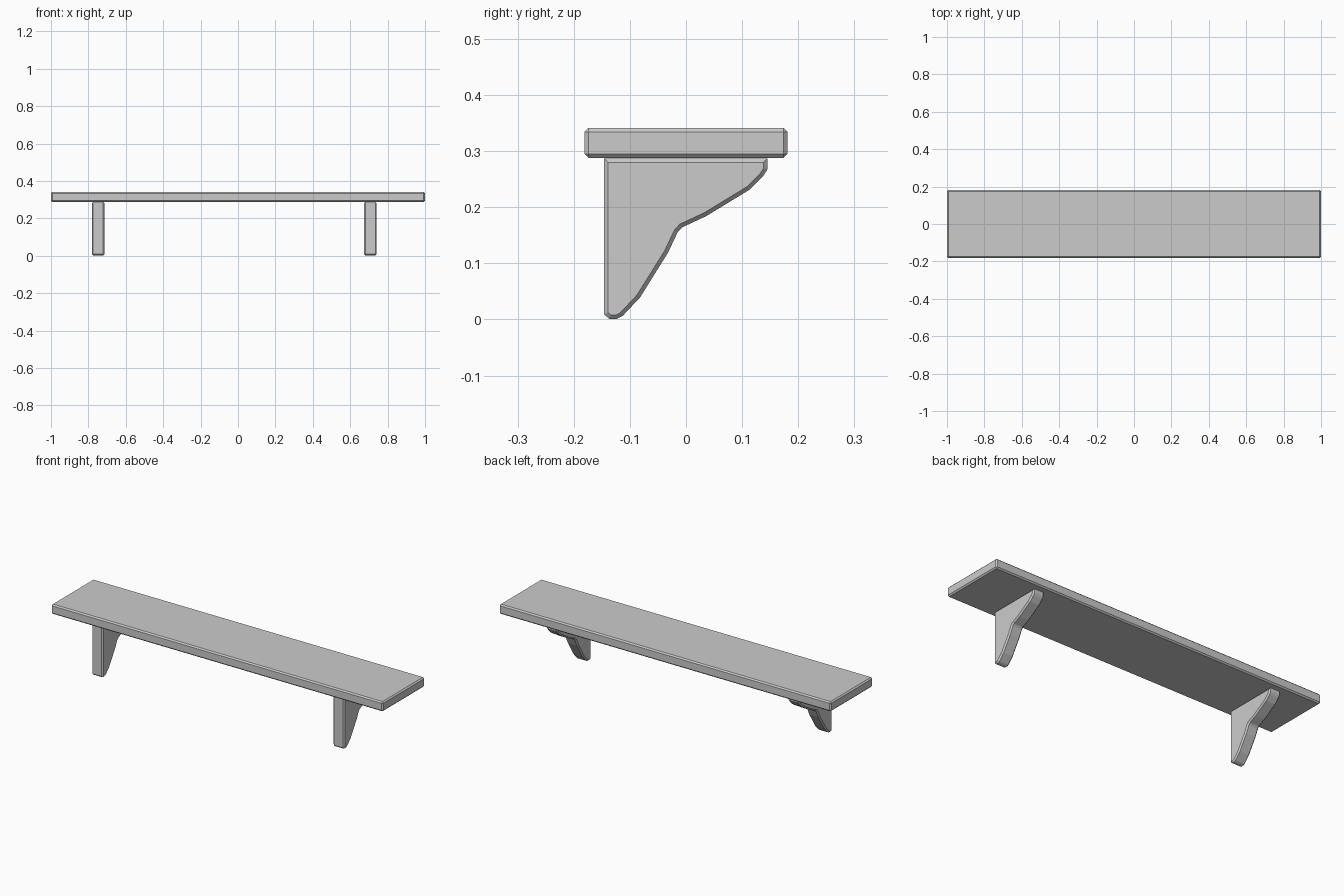
import bpy, bmesh

if "Cube" in bpy.data.objects:
    bpy.data.objects.remove(bpy.data.objects["Cube"])

def make_object(name, bm):
    bmesh.ops.recalc_face_normals(bm, faces=bm.faces)
    mesh = bpy.data.meshes.new(name)
    bm.to_mesh(mesh)
    bm.free()
    obj = bpy.data.objects.new(name, mesh)
    bpy.context.collection.objects.link(obj)
    return obj

# Shelf board with chamfered edges
bm = bmesh.new()
bmesh.ops.create_cube(bm, size=1)
bmesh.ops.scale(bm, vec=(2.0, 0.362, 0.053), verts=bm.verts)
bmesh.ops.translate(bm, vec=(0, 0, 0.3145), verts=bm.verts)
bmesh.ops.bevel(bm, geom=bm.edges[:], offset=0.007, segments=1,
                affect='EDGES', clamp_overlap=True)
make_object("shelf_board", bm)

# Bracket side profile (y, z)
PROFILE = [(-0.146, 0.287), (-0.146, 0.009), (-0.137, 0.001), (-0.123, 0.001),
           (-0.113, 0.006), (-0.082, 0.039), (-0.032, 0.119), (-0.015, 0.155),
           (-0.007, 0.164), (0.036, 0.184), (0.113, 0.231), (0.138, 0.256),
           (0.145, 0.267), (0.145, 0.287)]
WIDTH = 0.067

def bracket(name, x):
    bm = bmesh.new()
    face = bm.faces.new([bm.verts.new((x - WIDTH / 2, y, z)) for y, z in PROFILE])
    ext = bmesh.ops.extrude_face_region(bm, geom=[face], use_keep_orig=True)
    moved = [v for v in ext["geom"] if isinstance(v, bmesh.types.BMVert)]
    bmesh.ops.translate(bm, vec=(WIDTH, 0, 0), verts=moved)
    bmesh.ops.recalc_face_normals(bm, faces=bm.faces)
    # Chamfer the outlines of both side faces
    rims = [e for e in bm.edges if abs(e.verts[0].co.x - e.verts[1].co.x) < 1e-5]
    bmesh.ops.bevel(bm, geom=rims, offset=0.007, segments=1,
                    affect='EDGES', clamp_overlap=False)
    return make_object(name, bm)

# Two brackets under the board
bracket("left_bracket", -0.7475)
bracket("right_bracket", 0.7075)
